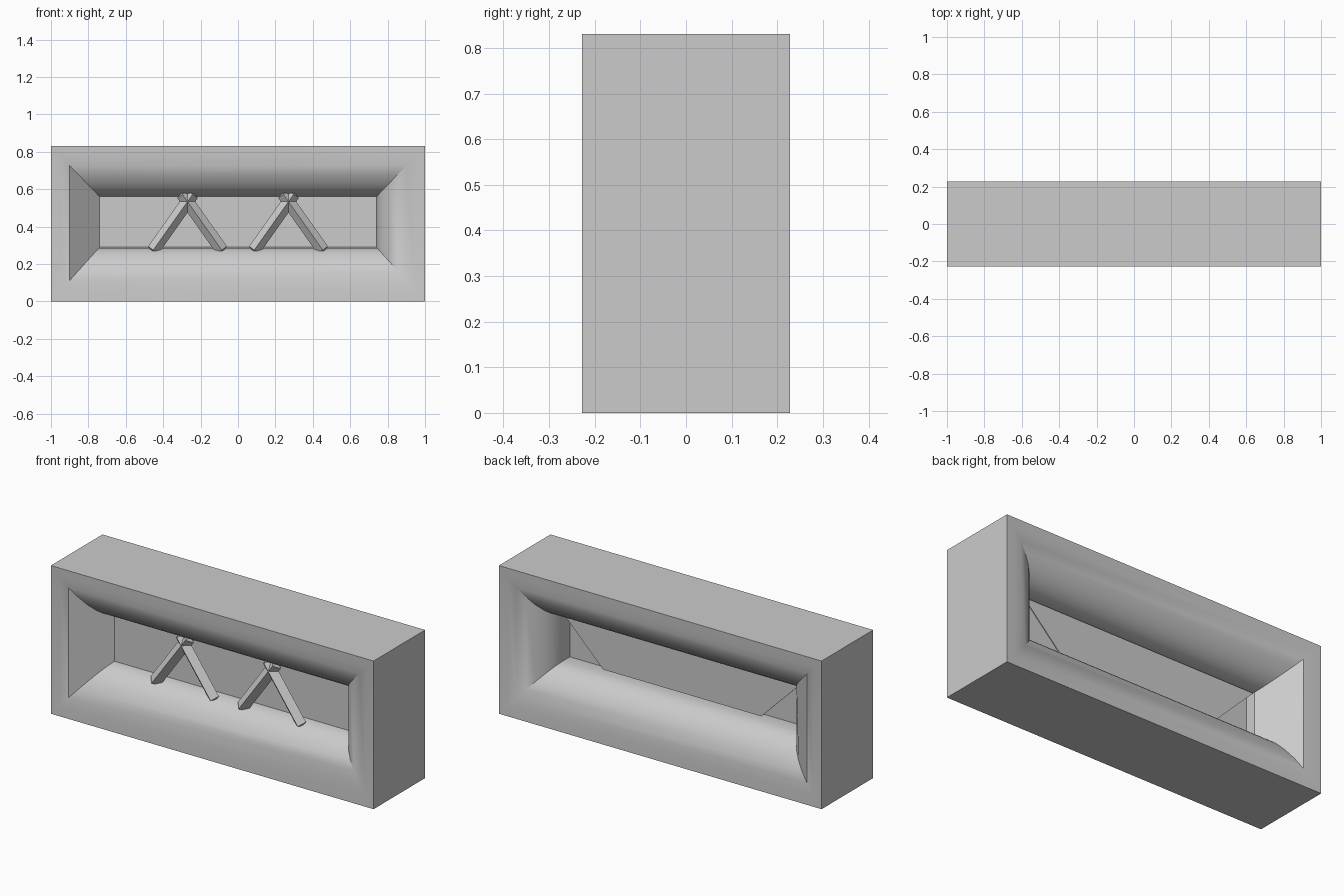
import bpy, bmesh, math
from mathutils import Vector

cube = bpy.data.objects.get("Cube")
if cube:
    bpy.data.objects.remove(cube, do_unlink=True)

grey = bpy.data.materials.new("plain_grey")
grey.use_nodes = True
grey.diffuse_color = (0.6, 0.6, 0.6, 1)
grey.node_tree.nodes["Principled BSDF"].inputs["Base Color"].default_value = (0.6, 0.6, 0.6, 1)

HALF_DEPTH, THROAT = 0.228, 0.033
HEIGHT, STEPS, FLAT_FROM = 0.83, 8, 2


def finish(name, bm, smooth=False):
    bmesh.ops.recalc_face_normals(bm, faces=bm.faces)
    mesh = bpy.data.meshes.new(name)
    bm.to_mesh(mesh)
    bm.free()
    mesh.materials.append(grey)
    obj = bpy.data.objects.new(name, mesh)
    bpy.context.collection.objects.link(obj)
    if smooth:
        bpy.ops.object.select_all(action='DESELECT')
        obj.select_set(True)
        bpy.context.view_layer.objects.active = obj
        bpy.ops.object.shade_smooth_by_angle(angle=math.radians(30))
    return obj


# Frame: rounded reveal swept around a mitred rectangle
def frame():
    bm = bmesh.new()
    curve = []
    for i in range(STEPS + 1):
        t = math.pi / 2 * (1 - i / STEPS)
        curve.append((math.cos(t), THROAT + (HALF_DEPTH - THROAT) * math.sin(t)))
    profile = [(u, -d) for u, d in curve] + [(u, d) for u, d in reversed(curve)]
    rings = []
    for u, y in profile:
        x, low, high = 1 - 0.26 * u, 0.29 * u, HEIGHT - 0.27 * u
        corners = [(-x, low), (x, low), (x, high), (-x, high)]
        rings.append([bm.verts.new((cx, y, cz)) for cx, cz in corners])
    count = len(rings)
    # the inner part of the -x reveal is one flat splay on each side
    flat_spans = [(FLAT_FROM, STEPS), (STEPS + 1, count - 1 - FLAT_FROM)]
    for i in range(count):
        a, b = rings[i], rings[(i + 1) % count]
        for k in range(4):
            if k == 3 and any(s <= i < e for s, e in flat_spans):
                continue
            n = (k + 1) % 4
            bm.faces.new((a[k], a[n], b[n], b[k]))
    for s, e in flat_spans:
        span = rings[s:e + 1]
        bm.faces.new([r[0] for r in span] + [r[3] for r in reversed(span)])
    finish("frame", bm, True)


# Thin upright plate from an x-z outline
def plate(name, outline, y, thickness):
    bm = bmesh.new()
    face = bm.faces.new([bm.verts.new((x, y, z)) for x, z in outline])
    new = bmesh.ops.extrude_face_region(bm, geom=[face])["geom"]
    bmesh.ops.translate(bm, vec=(0, thickness, 0),
                        verts=[v for v in new if isinstance(v, bmesh.types.BMVert)])
    finish(name, bm)


# Four-sided strut with a ridge facing forward
def strut(name, start, end, radius=0.034):
    a, b = Vector(start), Vector(end)
    axis = (b - a).normalized()
    front = Vector((0, -1, 0))
    side = axis.cross(front)
    bm = bmesh.new()
    loops = []
    for p in (a, b):
        loops.append([bm.verts.new(p + d * radius) for d in (front, side, -front, -side)])
    for k in range(4):
        n = (k + 1) % 4
        bm.faces.new((loops[0][k], loops[0][n], loops[1][n], loops[1][k]))
    # blunt pointed ends
    for loop, tip in zip(loops, (a - axis * 0.012, b + axis * 0.012)):
        point = bm.verts.new(tip)
        for k in range(4):
            bm.faces.new((loop[k], loop[(k + 1) % 4], point))
    finish(name, bm)


frame()
plate("front_panel", [(-0.75, 0.28), (0.75, 0.28), (0.75, 0.57), (-0.75, 0.57)], -0.035, 0.006)
plate("back_panel", [(-0.49, 0.31), (0.49, 0.31), (0.73, 0.55), (-0.73, 0.55)], 0.028, 0.006)

for label, centre in (("right", -0.27), ("left", 0.27)):
    for lean, s in (("outer", -1), ("inner", 1)):
        strut(f"{label}_{lean}_strut", (centre + s * 0.183, -0.085, 0.275),
              (centre - s * 0.027, -0.085, 0.572))
